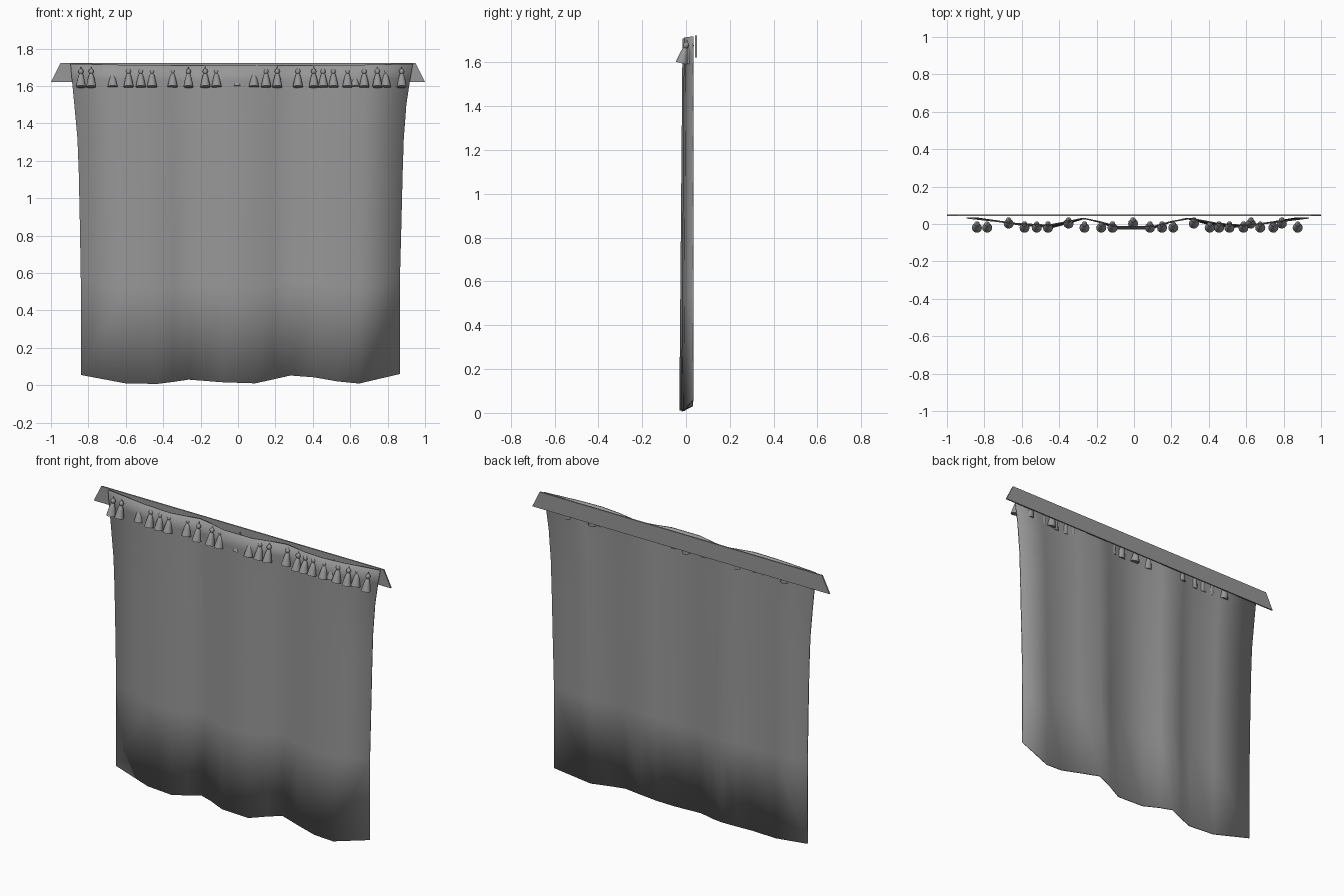
import bpy
import bmesh
import math

cube = bpy.data.objects.get("Cube")
if cube:
    bpy.data.objects.remove(cube, do_unlink=True)

grey = bpy.data.materials.new("grey cloth")
grey.use_nodes = True
grey.diffuse_color = (0.31, 0.31, 0.31, 1)
grey.node_tree.nodes["Principled BSDF"].inputs["Base Color"].default_value = (0.31, 0.31, 0.31, 1)


def make_mesh(name, bm):
    bmesh.ops.recalc_face_normals(bm, faces=bm.faces)
    mesh = bpy.data.meshes.new(name)
    bm.to_mesh(mesh)
    bm.free()
    mesh.materials.append(grey)
    return mesh


def add_object(name, mesh):
    obj = bpy.data.objects.new(name, mesh)
    bpy.context.collection.objects.link(obj)
    return obj


def smooth(obj, degrees):
    bpy.ops.object.select_all(action="DESELECT")
    obj.select_set(True)
    bpy.context.view_layer.objects.active = obj
    bpy.ops.object.shade_smooth_by_angle(angle=math.radians(degrees))


# Hanging cloth: folds (position across, depth, hem height) swept over rows
folds = [(-0.86, 0.032, 0.055), (-0.62, 0.003, 0.01), (-0.45, -0.006, 0.007),
         (-0.36, 0.012, 0.018), (-0.28, 0.03, 0.03), (-0.2, 0.015, 0.024),
         (-0.1, -0.013, 0.016), (0.08, -0.013, 0.01), (0.18, 0.014, 0.032),
         (0.27, 0.03, 0.052), (0.4, 0.004, 0.042), (0.52, -0.006, 0.021),
         (0.64, 0.002, 0.009), (0.86, 0.032, 0.06)]
# Rows: height fraction, left edge, right edge
rows = [(0, -0.84, 0.865), (0.3, -0.84, 0.865), (0.48, -0.845, 0.873),
        (0.65, -0.851, 0.88), (0.76, -0.858, 0.886), (0.87, -0.875, 0.9),
        (0.95, -0.888, 0.92), (1, -0.895, 0.935)]
bm = bmesh.new()
grid = []
for t, x_min, x_max in rows:
    line = []
    for u, depth, hem in folds:
        s = (u + 0.86) / 1.72
        top = 1.708 + 0.014 * u * u
        # Folds swing slightly further forward towards the hem
        y = depth - 0.013 * (1 - t) * (0.032 - depth) / 0.04
        line.append(bm.verts.new((x_min + s * (x_max - x_min), y, hem + t * (top - hem))))
    grid.append(line)
for low, high in zip(grid, grid[1:]):
    for i in range(len(folds) - 1):
        bm.faces.new((low[i], low[i + 1], high[i + 1], high[i]))
cloth = add_object("hanging_cloth", make_mesh("hanging_cloth", bm))
solid = cloth.modifiers.new("thickness", "SOLIDIFY")
solid.thickness = 0.006
solid.offset = 0
smooth(cloth, 40)

# Flared board along the top of the back
bm = bmesh.new()
outline = [(-1, 1.622), (1, 1.622), (0.95, 1.722), (-0.95, 1.722)]
face = bm.faces.new([bm.verts.new((x, 0.042, z)) for x, z in outline])
extruded = bmesh.ops.extrude_face_region(bm, geom=[face])["geom"]
bmesh.ops.translate(bm, vec=(0, 0.008, 0),
                    verts=[v for v in extruded if isinstance(v, bmesh.types.BMVert)])
add_object("top_board", make_mesh("top_board", bm))

# Tassel: spike, knob, neck and flared skirt turned around one axis
profile = [(0, 0.026), (0.004, 0.014), (0.011, 0.009), (0.0145, 0), (0.011, -0.009),
           (0.008, -0.013), (0.012, -0.018), (0.019, -0.045), (0.027, -0.085), (0, -0.085)]
bm = bmesh.new()
points = [bm.verts.new((r, 0, z)) for r, z in profile]
edges = [bm.edges.new(pair) for pair in zip(points, points[1:])]
bmesh.ops.spin(bm, geom=points + edges, cent=(0, 0, 0), axis=(0, 0, 1),
               angle=math.tau, steps=12)
bmesh.ops.remove_doubles(bm, verts=bm.verts, dist=0.0002)
tassel_mesh = make_mesh("tassel", bm)

front_row = [-0.84, -0.785, -0.585, -0.52, -0.46, -0.265, -0.175, -0.115, 0.085,
             0.15, 0.21, 0.405, 0.455, 0.51, 0.585, 0.675, 0.745, 0.875]
back_row = [-0.67, -0.35, -0.005, 0.32, 0.625, 0.79]
for row_name, xs, y in (("front", front_row, 0), ("rear", back_row, 0.022)):
    for i, x in enumerate(xs):
        tassel = add_object(f"{row_name}_tassel_{i + 1}", tassel_mesh)
        tassel.location = (x, y, 1.678)
        tassel.rotation_euler.x = math.radians(-14)
smooth(tassel, 50)
